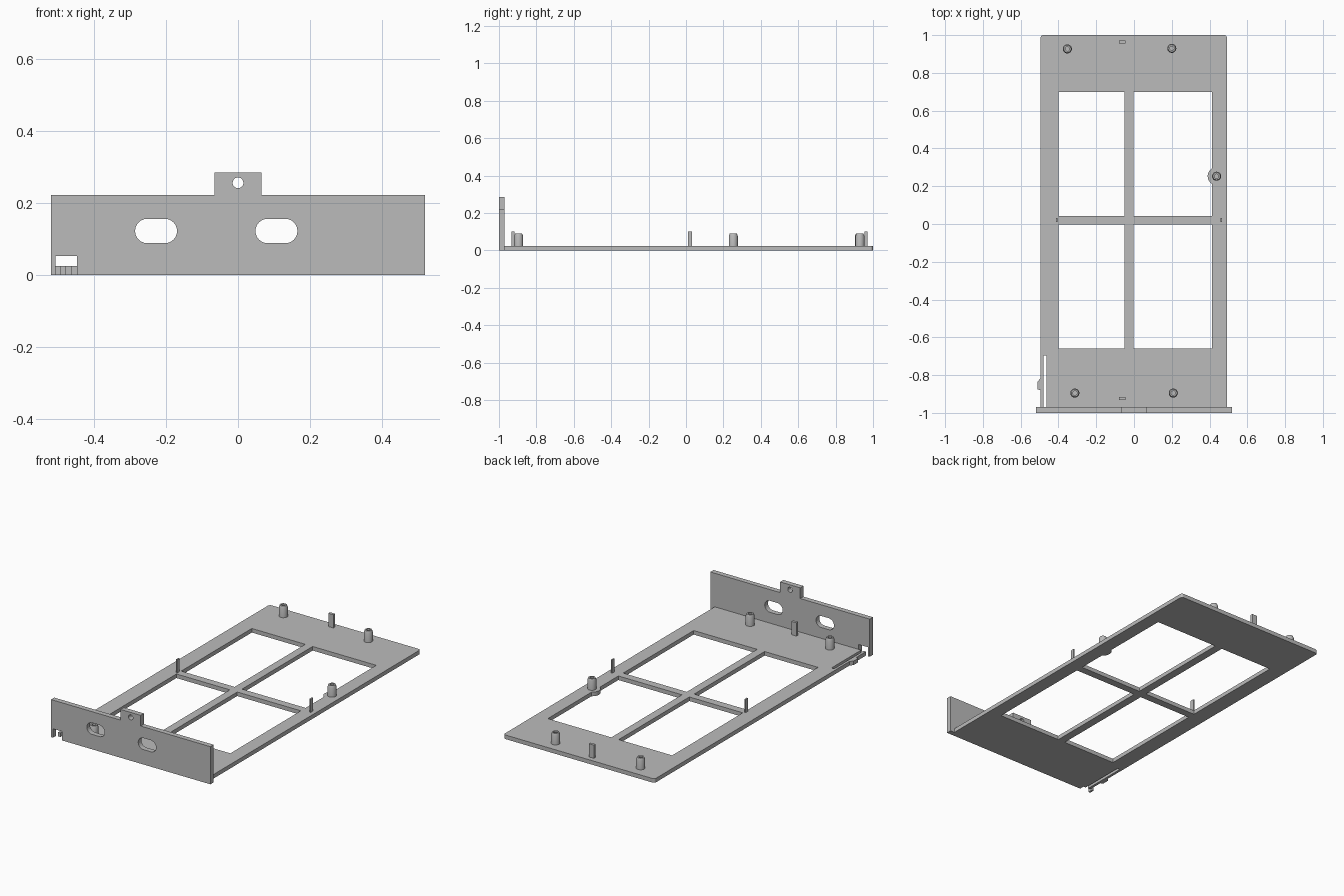
import bpy, bmesh, math
from mathutils import Matrix, Vector

if "Cube" in bpy.data.objects:
    bpy.data.objects.remove(bpy.data.objects["Cube"], do_unlink=True)

grey = bpy.data.materials.new("plain_grey")
grey.use_nodes = True
colour = (0.5, 0.5, 0.5, 1)
grey.diffuse_color = colour
grey.node_tree.nodes["Principled BSDF"].inputs["Base Color"].default_value = colour

PLATE_TOP = 0.024


def arc(cx, cy, r, start, end, steps=12):
    angles = [math.radians(start + (end - start) * i / steps) for i in range(steps + 1)]
    return [(cx + r * math.cos(a), cy + r * math.sin(a)) for a in angles]


def rect(x0, x1, y0, y1):
    return [(x0, y0), (x1, y0), (x1, y1), (x0, y1)]


def slot(cx, cy, half, r):
    return arc(cx + half, cy, r, -90, 90) + arc(cx - half, cy, r, 90, 270)


def sheet(name, loops, thickness, matrix):
    """Extrude an outline with holes into a flat sheet."""
    curve = bpy.data.curves.new(name, 'CURVE')
    curve.dimensions = '2D'
    curve.fill_mode = 'BOTH'
    curve.extrude = thickness / 2
    for loop in loops:
        spline = curve.splines.new('POLY')
        spline.points.add(len(loop) - 1)
        for point, (x, y) in zip(spline.points, loop):
            point.co = (x, y, 0, 1)
        spline.use_cyclic_u = True
        spline.use_smooth = False
    source = bpy.data.objects.new(name + "_outline", curve)
    bpy.context.collection.objects.link(source)
    bpy.context.view_layer.update()
    graph = bpy.context.evaluated_depsgraph_get()
    mesh = bpy.data.meshes.new_from_object(source.evaluated_get(graph))
    bpy.data.objects.remove(source, do_unlink=True)
    bm = bmesh.new()
    bm.from_mesh(mesh)
    bpy.data.meshes.remove(mesh)
    bmesh.ops.remove_doubles(bm, verts=bm.verts, dist=0.0001)
    bmesh.ops.transform(bm, matrix=matrix, verts=bm.verts)
    return finish(name, bm)


def finish(name, bm, smooth=False):
    bmesh.ops.recalc_face_normals(bm, faces=bm.faces)
    mesh = bpy.data.meshes.new(name)
    bm.to_mesh(mesh)
    bm.free()
    mesh.materials.clear()
    mesh.materials.append(grey)
    obj = bpy.data.objects.new(name, mesh)
    bpy.context.collection.objects.link(obj)
    if smooth:
        bpy.ops.object.select_all(action='DESELECT')
        obj.select_set(True)
        bpy.context.view_layer.objects.active = obj
        bpy.ops.object.shade_smooth_by_angle(angle=math.radians(30))
    return obj


def box(name, x0, x1, y0, y1, z0, z1):
    bm = bmesh.new()
    bmesh.ops.create_cube(bm, size=1)
    for v in bm.verts:
        v.co = (x1 if v.co.x > 0 else x0, y1 if v.co.y > 0 else y0, z1 if v.co.z > 0 else z0)
    return finish(name, bm)


def boss(name, x, y):
    """Hollow post with a chamfered rim."""
    profile = [(0, 0.012), (0.024, 0.012), (0.024, 0.077), (0.019, 0.09),
               (0.011, 0.09), (0.011, 0.03), (0, 0.03)]
    bm = bmesh.new()
    verts = [bm.verts.new((r, 0, z)) for r, z in profile]
    edges = [bm.edges.new(pair) for pair in zip(verts, verts[1:])]
    bmesh.ops.spin(bm, geom=verts + edges, cent=(0, 0, 0), axis=(0, 0, 1),
                   angle=math.tau, steps=28)
    bmesh.ops.remove_doubles(bm, verts=bm.verts, dist=0.0001)
    bmesh.ops.translate(bm, vec=Vector((x, y, 0)), verts=bm.verts)
    return finish(name, bm, smooth=True)


# Base plate: rounded rear corners, sprung latch arm beside a slit
R = 0.015
plate = [(-0.463, -0.97), (0.492, -0.97)]
plate += arc(0.492 - R, 1 - R, R, 0, 90, 6) + arc(-0.495 + R, 1 - R, R, 90, 180, 6)
plate += [(-0.495, -0.815), (-0.51, -0.835), (-0.51, -0.875), (-0.495, -0.88),
          (-0.495, -0.97), (-0.48, -0.97), (-0.48, -0.695), (-0.463, -0.695)]

# Four windows, one of them bitten by the pad under the side boss
pad = arc(0.437, 0.253, 0.047, 238, 122)
windows = [
    rect(-0.40, -0.051, -0.66, -0.003),
    rect(-0.003, 0.412, -0.66, -0.003),
    rect(-0.40, -0.051, 0.042, 0.70),
    [(-0.003, 0.042), (0.412, 0.042)] + pad + [(0.412, 0.70), (-0.003, 0.70)],
]
sheet("base_plate", [plate] + windows, PLATE_TOP, Matrix.Translation((0, 0, PLATE_TOP / 2)))

# Front panel: raised tab, latch notch, two slots and a screw hole
panel = [(-0.52, 0), (-0.508, 0), (-0.508, 0.053), (-0.448, 0.053), (-0.448, 0),
         (0.52, 0), (0.52, 0.222), (0.065, 0.222), (0.065, 0.285),
         (-0.066, 0.285), (-0.066, 0.222), (-0.52, 0.222)]
holes = [slot(-0.228, 0.122, 0.0245, 0.034), slot(0.107, 0.122, 0.0245, 0.034),
         arc(0, 0.256, 0.015, 0, 345, 23)]
upright = Matrix.Translation((0, -0.985, 0)) @ Matrix.Rotation(math.pi / 2, 4, 'X')
sheet("front_panel", [panel] + holes, 0.03, upright)

# Screw bosses
for name, x, y in [("rear_right_boss", -0.353, 0.927), ("rear_left_boss", 0.20, 0.93),
                   ("side_boss", 0.437, 0.253), ("front_right_boss", -0.313, -0.895),
                   ("front_left_boss", 0.208, -0.895)]:
    boss(name, x, y)

# Thin locating pins
PIN_TOP = 0.102
for name, y in [("rear_pin", 0.963), ("front_pin", -0.925)]:
    box(name, -0.079, -0.046, y - 0.008, y + 0.008, 0.01, PIN_TOP)
for name, x in [("right_pin", -0.408), ("left_pin", 0.463)]:
    box(name, x - 0.004, x + 0.004, 0.01, 0.033, 0.01, PIN_TOP)
